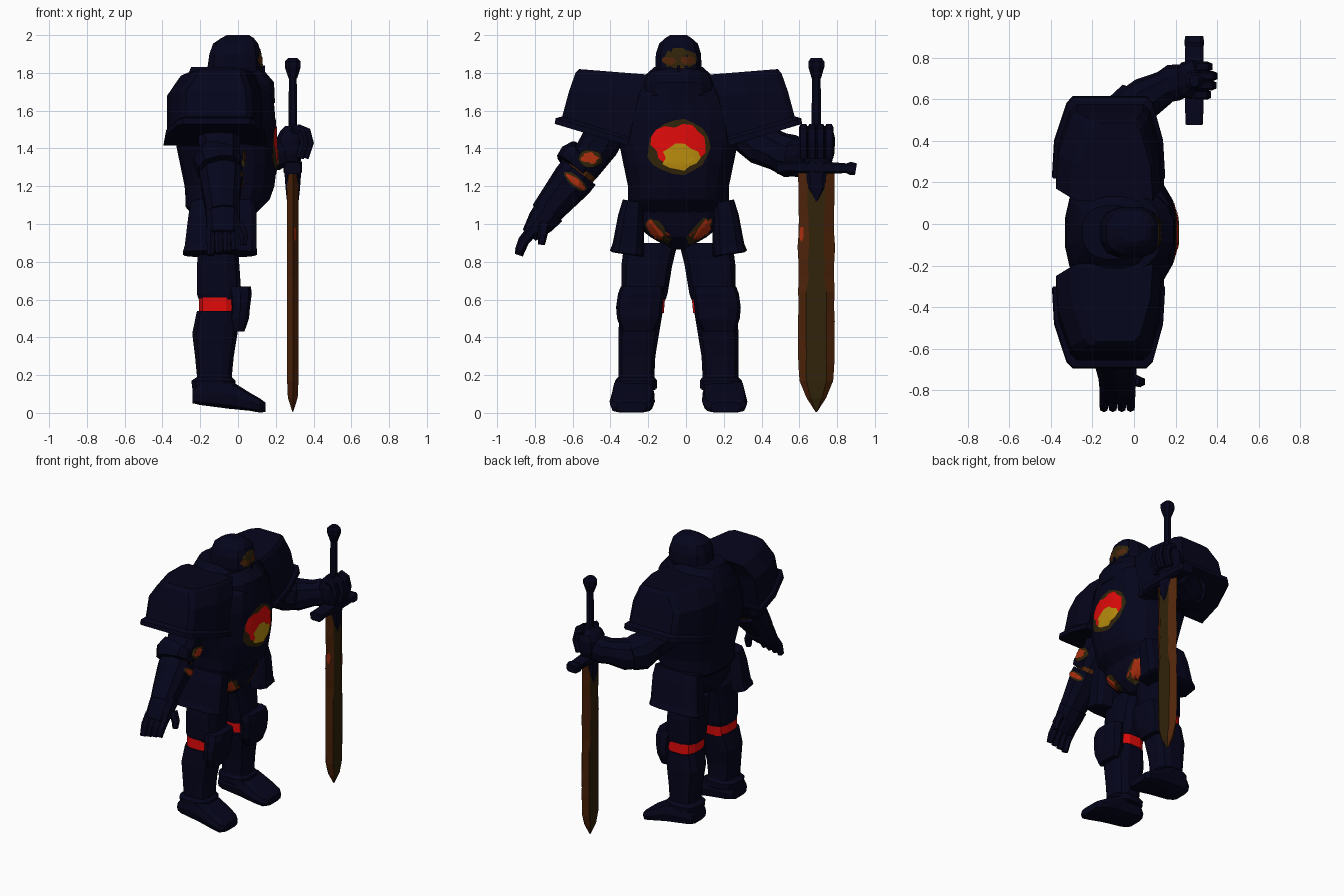
import bpy, bmesh, math, random
from mathutils import Vector
from mathutils.bvhtree import BVHTree

random.seed(4)
CY = -0.04  # body symmetry plane


def material(name, col):
    m = bpy.data.materials.new(name)
    m.diffuse_color = (*col, 1)
    return m


NAVY = material("navy steel", (0.0015, 0.0015, 0.0115))
OLIVE = material("scorched olive", (0.030, 0.017, 0.003))
RUST = material("rust brown", (0.080, 0.018, 0.003))
EMBER = material("ember orange", (0.42, 0.028, 0.005))
RED = material("glowing red", (0.75, 0.003, 0.003))
GOLD = material("gold", (0.48, 0.26, 0.004))


def finish(name, bm, *mats):
    bmesh.ops.recalc_face_normals(bm, faces=bm.faces)
    me = bpy.data.meshes.new(name)
    bm.to_mesh(me)
    bm.free()
    for m in mats:
        me.materials.append(m)
    ob = bpy.data.objects.new(name, me)
    bpy.context.collection.objects.link(ob)
    return ob


def skin(name, rings, *mats, rule=None):
    """Join equal-length rings of points with quads and cap both ends."""
    bm = bmesh.new()
    vs = [[bm.verts.new(p) for p in r] for r in rings]
    n = len(rings[0])
    for a, b in zip(vs, vs[1:]):
        for i in range(n):
            f = bm.faces.new((a[i], a[(i + 1) % n], b[(i + 1) % n], b[i]))
            f.material_index = rule(i) if rule else 0
    bm.faces.new(vs[0])
    bm.faces.new(vs[-1])
    return finish(name, bm, *mats)


def unit(n, e):
    """Rounded-square outline; e = 2 is a circle, larger is boxier."""
    out = []
    for i in range(n):
        a = 2 * math.pi * (i + 0.5) / n
        c, s = math.cos(a), math.sin(a)
        out.append((math.copysign(abs(c) ** (2 / e), c), math.copysign(abs(s) ** (2 / e), s)))
    return out


def stack(name, levels, mat=NAVY, n=16, e=2.4):
    """Horizontal sections: (z, x0, x1, y0, y1)."""
    return skin(name, [[((a + b) / 2 + u * (b - a) / 2, (c + d) / 2 + v * (d - c) / 2, z)
                        for u, v in unit(n, e)] for z, a, b, c, d in levels], mat)


def side_stack(name, s, levels, **kw):
    """Stack with y given as distance from the body centre on side s."""
    return stack(name, [(z, a, b, CY + s * c, CY + s * d) for z, a, b, c, d in levels], **kw)


def limb(name, pts, mat=NAVY, n=10, e=2.4):
    """Tube along points (x, y, z, radius, radius)."""
    rings = []
    for i, p in enumerate(pts):
        c = Vector(p[:3])
        t = (Vector(pts[min(i + 1, len(pts) - 1)][:3]) - Vector(pts[max(i - 1, 0)][:3])).normalized()
        ref = Vector((0, 0, 1)) if abs(t.x) > 0.75 else Vector((1, 0, 0))
        u = (ref - t * ref.dot(t)).normalized()
        w = t.cross(u)
        rings.append([c + u * (p[3] * a) + w * (p[4] * b) for a, b in unit(n, e)])
    return skin(name, rings, mat)


def patch(name, target, y, z, ry, rz, mat, layer=1, jag=0.2, tilt=0, n=14):
    """Thin jagged patch laid on the +x side of a target."""
    tb = bmesh.new()
    tb.from_mesh(target.data)
    tree = BVHTree.FromBMesh(tb)
    tb.free()
    bm = bmesh.new()

    def drop(dy, dz):
        yy = y + dy * math.cos(tilt) - dz * math.sin(tilt)
        zz = z + dy * math.sin(tilt) + dz * math.cos(tilt)
        hit = tree.ray_cast(Vector((2, yy, zz)), Vector((-1, 0, 0)))[0]
        if hit is None:
            hit = tree.find_nearest(Vector((0.2, yy, zz)))[0]
        return bm.verts.new(hit + Vector((0.003 * layer, 0, 0)))

    mid = drop(0, 0)
    k = [1 - random.random() * jag for _ in range(n)]
    prev = None
    for f in (0.35, 0.7, 1):
        ring = [drop(ry * f * k[i] * math.cos(i * math.tau / n), rz * f * k[i] * math.sin(i * math.tau / n))
                for i in range(n)]
        for i in range(n):
            j = (i + 1) % n
            bm.faces.new((prev[i], ring[i], ring[j], prev[j]) if prev else (mid, ring[i], ring[j]))
        prev = ring
    ob = finish(name, bm, mat)
    if ob.data.polygons[0].normal.x < 0:
        ob.data.flip_normals()
    return ob


# Torso, collar and pelvis
torso = stack("breastplate", [
    (1.06, -.25, .10, -.28, .20), (1.09, -.28, .13, -.31, .23), (1.13, -.28, .17, -.31, .23),
    (1.20, -.285, .195, -.31, .23), (1.32, -.31, .21, -.335, .255), (1.44, -.335, .205, -.36, .28),
    (1.56, -.33, .20, -.36, .28), (1.68, -.31, .19, -.31, .23), (1.76, -.28, .12, -.25, .17),
    (1.83, -.25, .04, -.17, .09)], n=20)
limb("collar", [(.0, CY, 1.62, .20, .20), (-.01, CY, 1.71, .208, .20), (-.03, CY, 1.77, .17, .18)], n=16)
pelvis = stack("pelvis", [(.865, -.13, .0, -.075, -.005), (.93, -.23, .07, -.19, .11),
                          (1.00, -.25, .09, -.28, .20), (1.10, -.26, .11, -.30, .22)])

# Helmet with visor
head = stack("helmet", [(1.70, -.12, .125, -.12, .04), (1.76, -.15, .13, -.15, .07),
                        (1.83, -.165, .13, -.165, .085), (1.90, -.155, .125, -.163, .083),
                        (1.955, -.135, .11, -.145, .065), (1.985, -.09, .085, -.11, .03),
                        (2.0, -.06, .06, -.085, .005)], n=12, e=2.7)
patch("visor", head, CY, 1.875, .105, .06, OLIVE, 1, .3)
for s in (-1, 1):
    patch("eye_opening", head, CY + s * .05, 1.865, .045, .026, RUST, 2, .3)
    patch("visor_vent", head, CY + s * .022, 1.785, .022, .055, OLIVE if s < 0 else RUST, 1, .3)
stack("nose_guard", [(1.73, .10, .145, -.05, -.03), (1.84, .10, .15, -.05, -.03)], n=4)

# Chest hole: scorched rim, red glow, gold core
patch("chest_rim", torso, CY, 1.405, .175, .155, OLIVE, 1, .1, n=18)
patch("chest_glow", torso, CY, 1.42, .155, .125, RED, 2, .28, n=18)
patch("chest_core", torso, CY + .01, 1.35, .11, .08, GOLD, 3, .3)
patch("armpit_scorch", torso, .24, 1.47, .02, .045, RUST, 1, .3)

for s in (-1, 1):
    side = "right" if s < 0 else "left"
    # Shoulder plate: tapered shell with a flared, tilted rim
    def slab(x0, x1, d0, d1, z0, z1):
        o = [(x0, .0), (x0 + .01, .45), (x0 + .07, .92), (x0 + .10, 1), (x1 - .09, 1), (x1 - .06, .92),
             (x1 - .01, .45), (x1, .0)]
        return [(x, CY + s * (d0 + (d1 - d0) * t), z0 + (z1 - z0) * t) for x, t in o]
    skin(side + "_shoulder_plate", [
        slab(-.37, .13, .29, .62, 1.42, 1.52), slab(-.395, .15, .27, .655, 1.415, 1.53),
        slab(-.39, .15, .26, .65, 1.445, 1.56), slab(-.375, .135, .26, .615, 1.46, 1.57),
        slab(-.375, .13, .21, .58, 1.68, 1.70), slab(-.31, .10, .17, .545, 1.775, 1.80),
        slab(-.27, .09, .15, .525, 1.79, 1.82)], NAVY)
    # Hip plate, lower towards the middle
    def flap(x0, x1, d0, d1, z0, z1):
        return [((x0 + x1) / 2 + u * (x1 - x0) / 2, CY + s * (d0 + (d1 - d0) * (v + 1) / 2),
                 z0 + (z1 - z0) * (v + 1) / 2) for u, v in unit(12, 4)]
    skin(side + "_hip_plate", [flap(-.285, .09, .19, .35, .825, .85), flap(-.295, .105, .18, .365, .83, .86),
                               flap(-.285, .10, .18, .35, .865, .895), flap(-.265, .10, .18, .32, 1.05, 1.05),
                               flap(-.25, .09, .18, .295, 1.11, 1.13)], NAVY)
    # Leg, glowing knee gap, shin, knee cap and boot
    side_stack(side + "_thigh", s, [(.60, -.21, .01, .065, .30), (.63, -.22, .02, .055, .305),
                                    (.78, -.22, .01, .03, .305), (.90, -.21, .0, .0, .29)], n=12, e=3)
    side_stack(side + "_knee_gap", s, [(.53, -.21, .0, .075, .305), (.61, -.21, .0, .068, .303)],
               mat=RED, n=12, e=3)
    side_stack(side + "_shin", s, [(.12, -.22, -.02, .12, .32), (.20, -.22, -.03, .125, .32),
                                   (.30, -.23, -.02, .12, .32), (.42, -.245, .0, .10, .32),
                                   (.54, -.22, .01, .08, .315)], n=12, e=3)
    side_stack(side + "_knee_cap", s, [(.43, -.03, .035, .13, .30), (.50, -.05, .06, .09, .325),
                                       (.56, -.04, .065, .085, .33), (.63, -.05, .075, .075, .32),
                                       (.67, -.06, .07, .08, .305)], n=10, e=3)
    side_stack(side + "_ankle_cuff", s, [(.13, -.245, -.01, .11, .34), (.17, -.25, -.01, .11, .34),
                                         (.19, -.22, -.03, .125, .32)], n=12, e=2.8)
    # Boot sections run from heel to toe: (x, bottom, top, half width)
    skin(side + "_boot", [[(x, CY + s * (.235 + k) + w * v, (a + b) / 2 + (b - a) / 2 * u) for u, v in unit(10, 3.5)]
                          for x, a, b, w, k in [(-.24, .05, .13, .085, 0), (-.2, .04, .17, .105, 0),
                                                (-.05, .02, .18, .113, .005), (.06, .01, .11, .12, .01),
                                                (.12, .0, .075, .11, .015), (.145, .005, .055, .08, .015)]], NAVY)
    # Scorched, glowing cracks beside the groin
    patch("groin_scorch", pelvis, CY + s * .115, .955, .05, .10, OLIVE, 2, .2, -s * .6)
    patch("groin_glow", pelvis, CY + s * .125, .96, .035, .09, EMBER, 3, .35, -s * .6)

# Hanging arm (y < 0)
arm = limb("right_upper_arm", [(-.10, -.38, 1.58, .11, .11), (-.10, -.46, 1.42, .115, .105),
                               (-.09, -.55, 1.29, .10, .09)])
limb("right_elbow_gap", [(-.09, -.53, 1.31, .092, .085), (-.09, -.62, 1.20, .092, .085)], RUST)
fore = limb("right_forearm", [(-.09, -.565, 1.275, .115, .11), (-.09, -.60, 1.23, .115, .11),
                              (-.085, -.70, 1.11, .095, .09), (-.08, -.75, 1.05, .085, .08)])
limb("right_elbow_guard", [(-.10, -.53, 1.37, .115, .10), (-.11, -.565, 1.33, .13, .12), (-.10, -.60, 1.29, .115, .11)])
limb("right_glove", [(-.08, -.72, 1.07, .095, .085), (-.08, -.77, 1.01, .09, .075), (-.08, -.83, .94, .085, .045)])
for i in range(4):
    x = -.145 + i * .043
    limb("right_finger", [(x, -.81, .97, .025, .033), (x, -.86, .91, .024, .03), (x, -.885, .835 + .008 * i, .02, .022)],
         n=6)
limb("right_thumb", [(.0, -.75, 1.0, .03, .03), (.03, -.76, .94, .026, .026), (.03, -.765, .89, .018, .018)], n=6)
patch("arm_scorch", arm, -.505, 1.345, .075, .05, OLIVE, 10)
patch("arm_glow", arm, -.51, 1.35, .055, .035, EMBER, 11, .4)
patch("forearm_scorch", fore, -.585, 1.225, .08, .03, OLIVE, 2, .1, -.7)
patch("forearm_glow", fore, -.585, 1.225, .068, .02, EMBER, 3, .25, -.7)

# Arm reaching to the sword (y > 0)
limb("left_upper_arm", [(-.10, .28, 1.52, .12, .11), (-.06, .40, 1.42, .115, .11), (0, .55, 1.36, .10, .10)])
limb("left_elbow_guard", [(-.04, .47, 1.39, .11, .10), (-.01, .55, 1.36, .125, .115), (.03, .61, 1.35, .105, .10)])
limb("left_forearm", [(-.01, .56, 1.355, .10, .10), (.06, .61, 1.35, .105, .10), (.15, .66, 1.365, .085, .08),
                      (.19, .68, 1.37, .09, .09), (.24, .69, 1.39, .08, .08)])
# Fist narrows to a wedge at the knuckles
for i, (x, w) in enumerate([(.335, .08), (.36, .085), (.365, .085), (.34, .08)]):
    y = .622 + .045 * i
    limb("left_finger", [(x - .05, y, 1.51, .022, .024), (x, y, 1.49, .024, .024), (x + .015, y, 1.43, .024, .024),
                         (x - .01, y, 1.35, .022, .024)], n=6, e=3)
stack("left_fist", [(1.32, .23, .33, .62, .77), (1.37, .20, .345, .605, .785), (1.45, .20, .35, .60, .79),
                    (1.49, .22, .345, .61, .78), (1.52, .25, .32, .64, .74)], n=10, e=2.6)

# Sword: hexagonal blade, worn edges and darker flat
SX, SY = .29, .69
rings = []
for z, w in [(.005, .004), (.08, .055), (.17, .097)] + [(.17 + .0786 * i, .10) for i in range(1, 15)]:
    f = min(w * .55, .05 + random.uniform(-.014, .014))
    w -= random.uniform(0, .008) if w > .05 else 0
    t = .03 * min(1, w / .06)
    rings.append([(SX, SY - w, z), (SX + t, SY - f, z), (SX + t, SY + f, z),
                  (SX, SY + w, z), (SX - t, SY + f, z), (SX - t, SY - f, z)])
blade = skin("sword_blade", rings, RUST, OLIVE, rule=lambda i: 1 if i in (1, 4) else 0)
patch("blade_ember", blade, .613, .95, .014, .045, EMBER, 1, .3, n=8)
stack("blade_socket", [(1.12, SX - .032, SX + .032, SY - .006, SY + .006),
                       (1.19, SX - .04, SX + .04, SY - .05, SY + .05),
                       (1.33, SX - .05, SX + .05, SY - .06, SY + .06)], n=8, e=4)
limb("sword_guard", [(SX, .48, 1.295, .045, .032), (SX, .53, 1.30, .045, .027), (SX, .69, 1.30, .05, .035),
                     (SX, .85, 1.295, .045, .027), (SX, .87, 1.295, .05, .036), (SX, .90, 1.29, .045, .032)], n=8, e=4)
stack("sword_grip", [(1.3, SX - .026, SX + .026, SY - .03, SY + .03),
                     (1.80, SX - .022, SX + .022, SY - .024, SY + .024)], n=8)
stack("sword_pommel", [(1.77, SX - .024, SX + .024, SY - .026, SY + .026),
                       (1.83, SX - .045, SX + .045, SY - .045, SY + .045),
                       (1.86, SX - .045, SX + .045, SY - .045, SY + .045),
                       (1.88, SX - .025, SX + .025, SY - .03, SY + .03)], n=8)
